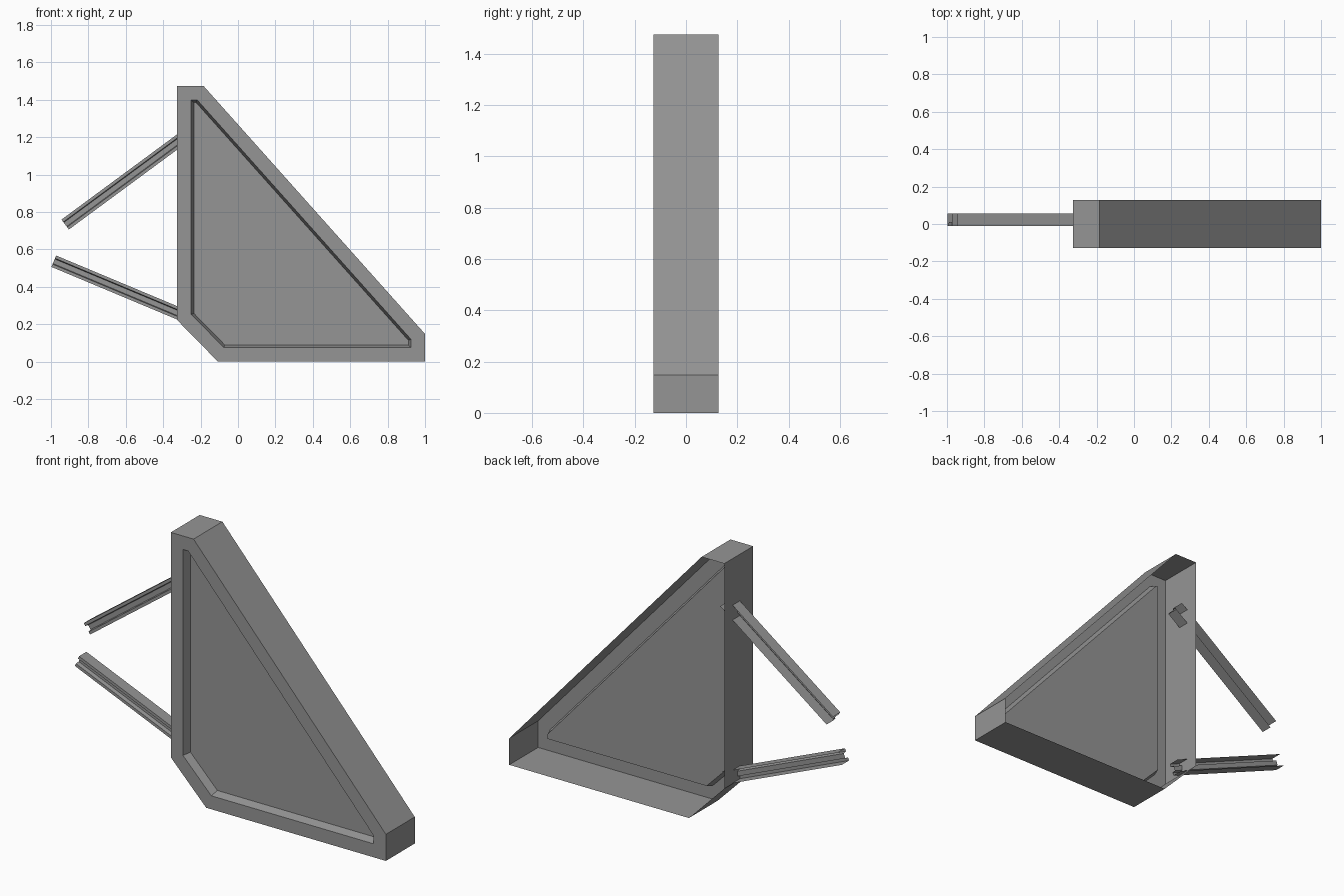
import bpy
import bmesh
from math import cos, sin, radians
from mathutils import Vector

cube = bpy.data.objects.get("Cube")
if cube:
    bpy.data.objects.remove(cube, do_unlink=True)

GREY = (0.3, 0.3, 0.3, 1.0)
grey = bpy.data.materials.new("plain_grey")
grey.use_nodes = True
grey.diffuse_color = GREY
grey.node_tree.nodes["Principled BSDF"].inputs["Base Color"].default_value = GREY


def open_shell(name, outline, y_front, y_back, rim, taper, depth, open_sides=()):
    """Open-backed shell from an x-z outline, with a tapered recess in its front."""
    bm = bmesh.new()
    front = [bm.verts.new((x, y_front, z)) for x, z in outline]
    back = [bm.verts.new((x, y_back, z)) for x, z in outline]
    panel = bm.faces.new(front)
    for i in range(len(outline)):
        if i not in open_sides:
            j = (i + 1) % len(outline)
            bm.faces.new((front[j], front[i], back[i], back[j]))
    bm.normal_update()
    # flat rim, then the sloping walls down to the recessed panel
    bmesh.ops.inset_region(bm, faces=[panel], thickness=rim, use_even_offset=True)
    bm.normal_update()
    bmesh.ops.inset_region(bm, faces=[panel], thickness=taper, depth=-depth,
                           use_even_offset=True)
    mesh = bpy.data.meshes.new(name)
    bm.to_mesh(mesh)
    bm.free()
    mesh.materials.append(grey)
    obj = bpy.data.objects.new(name, mesh)
    bpy.context.collection.objects.link(obj)
    return obj


def strut(name, tip, angle, length, width=0.066):
    """Channel strut running from its free tip into the body wall."""
    along = Vector((cos(angle), sin(angle)))
    side = Vector((-along.y, along.x)) * width / 2
    start = Vector(tip)
    end = start + along * length
    outline = [start - side, end - side, end + side, start + side]
    open_shell(name, outline, -0.01, 0.055, 0.016, 0.004, 0.022, open_sides=(1, 3))


# Main triangular body with clipped corners
body = [(-0.107, 0), (1, 0), (1, 0.148), (-0.185, 1.475), (-0.325, 1.475), (-0.325, 0.222)]
open_shell("body_shell", body, -0.127, 0.127, 0.075, 0.014, 0.045)

# Two struts reaching out from the upright wall
strut("upper_strut", (-0.924, 0.733), radians(36.4), 0.815)
strut("lower_strut", (-0.985, 0.537), radians(-22.7), 0.775)
